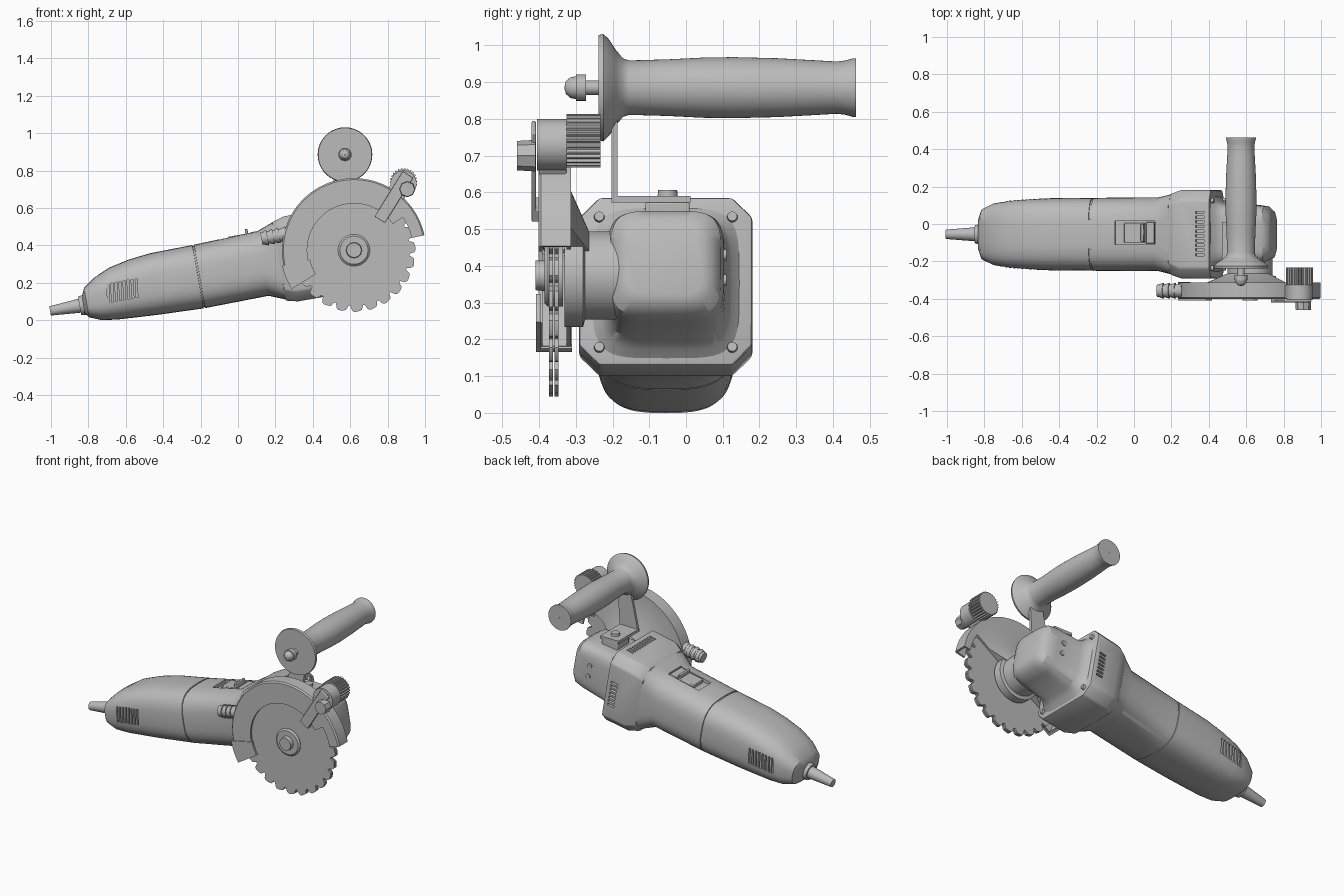
import bpy, bmesh
from math import sin, cos, pi, radians, copysign
from mathutils import Matrix, Vector

if "Cube" in bpy.data.objects:
    bpy.data.objects.remove(bpy.data.objects["Cube"])

GREY = (0.5, 0.5, 0.5, 1)
mat = bpy.data.materials.new("plain_grey")
mat.use_nodes = True
mat.diffuse_color = GREY
mat.node_tree.nodes["Principled BSDF"].inputs["Base Color"].default_value = GREY

# Tilted frame of the motor body: local x runs along the body, z is its upper side
TILT = Matrix.Translation((-0.21, -0.055, 0.235)) @ Matrix.Rotation(radians(-10), 4, 'Y')
FLAT = Matrix.Identity(4)
HUB = (0.62, 0.374)
parts = []


def finish(name, bm, frame=FLAT, bevel=0):
    bmesh.ops.remove_doubles(bm, verts=bm.verts, dist=1e-5)
    bmesh.ops.recalc_face_normals(bm, faces=bm.faces)
    mesh = bpy.data.meshes.new(name)
    bm.to_mesh(mesh)
    bm.free()
    mesh.transform(frame)
    mesh.materials.append(mat)
    ob = bpy.data.objects.new(name, mesh)
    bpy.context.scene.collection.objects.link(ob)
    if bevel:
        m = ob.modifiers.new("soft_edges", 'BEVEL')
        m.width, m.segments, m.limit_method = bevel, 2, 'ANGLE'
    parts.append(ob)
    return ob


def loft(name, rings, frame=FLAT, closed=False, bevel=0):
    """Skin a list of point rings; closed joins last ring to first, otherwise ends are capped."""
    bm = bmesh.new()
    vs = [[bm.verts.new(p) for p in ring] for ring in rings]
    n = len(rings[0])
    for a, b in zip(vs, vs[1:] + (vs[:1] if closed else [])):
        for i in range(n):
            bm.faces.new((a[i], a[(i + 1) % n], b[(i + 1) % n], b[i]))
    if not closed:
        bm.faces.new(vs[0])
        bm.faces.new(vs[-1])
    return finish(name, bm, frame, bevel)


def oval(u, top, bottom, half, power=3, n=48):
    """Rounded-box cross-section across the body axis."""
    mid, h = (top + bottom) / 2, (top - bottom) / 2
    soft = lambda v: copysign(abs(v) ** (2 / power), v)
    return [(u, half * soft(cos(2 * pi * i / n)), mid + h * soft(sin(2 * pi * i / n))) for i in range(n)]


def octagon(u, half, top, bottom, cut):
    pts = [(half - cut, top), (half, top - cut), (half, bottom + cut), (half - cut, bottom)]
    return [(u, y, z) for y, z in pts + [(-y, z) for y, z in reversed(pts)]]


def lathe(name, profile, centre, start=0, end=360, steps=64):
    """Turn (radius, y) points about an axis parallel to y."""
    full = end - start == 360
    angles = [radians(start + (end - start) * i / steps) for i in range(steps if full else steps + 1)]
    rings = [[(centre[0] + r * cos(a), y, centre[1] + r * sin(a)) for r, y in profile] for a in angles]
    return loft(name, rings, closed=full)


def prism(name, outline, y0, y1, frame=FLAT, bevel=0):
    return loft(name, [[(x, y, z) for x, z in outline] for y in (y0, y1)], frame, bevel=bevel)


def box(name, lo, hi, frame=FLAT, bevel=0):
    outline = [(lo[0], lo[2]), (hi[0], lo[2]), (hi[0], hi[2]), (lo[0], hi[2])]
    return prism(name, outline, lo[1], hi[1], frame, bevel)


def rod(name, start, end, r0, r1, frame=FLAT, sides=24):
    bm = bmesh.new()
    a, b = Vector(start), Vector(end)
    turn = (b - a).to_track_quat('Z', 'Y').to_matrix().to_4x4()
    bmesh.ops.create_cone(bm, cap_ends=True, segments=sides, radius1=r0, radius2=r1, depth=(b - a).length,
                          matrix=Matrix.Translation((a + b) / 2) @ turn)
    return finish(name, bm, frame)


def ring_points(radii, centre):
    n = len(radii)
    return [(centre[0] + r * cos(2 * pi * i / n), centre[1] + r * sin(2 * pi * i / n)) for i, r in enumerate(radii)]


def carve(target, cutters):
    """Subtract the cutters and discard them."""
    for c in cutters:
        m = target.modifiers.new("cut", 'BOOLEAN')
        m.object, m.operation, m.solver = c, 'DIFFERENCE', 'EXACT'
    graph = bpy.context.evaluated_depsgraph_get()
    mesh = bpy.data.meshes.new_from_object(target.evaluated_get(graph))
    target.modifiers.clear()
    target.data = mesh
    for c in cutters:
        parts.remove(c)
        bpy.data.objects.remove(c)


# Motor body with a seam groove and a flare toward the gear flange
body = loft("motor_body", [oval(*s) for s in (
    (-.635, 0, -.09, .09), (-.615, .045, -.115, .135), (-.55, .09, -.142, .165), (-.465, .128, -.153, .18),
    (-.35, .153, -.16, .188), (-.234, .166, -.166, .193), (-.005, .17, -.174, .195), (-.004, .165, -.169, .19),
    (.004, .165, -.169, .19), (.005, .17, -.174, .195), (.35, .183, -.168, .197), (.44, .216, -.205, .216, 5))], TILT)
slots = []
for side in (-1, 1):
    for i in range(8):
        u = -.505 + i * .022
        outline = [(u, -.055), (u + .011, -.055), (u + .025, .045), (u + .014, .045)]
        slots.append(prism("slot", outline, side * .165, side * .25, TILT))
pocket = box("pocket", (.14, -.055, .155), (.36, .07, .3), TILT)
carve(body, slots + [pocket])

# Sliding switch in its pocket
box("switch_slider", (.19, -.045, .15), (.3, .06, .18), TILT, .004)
box("switch_lip", (.285, -.04, .17), (.3, .055, .205), TILT, .004)
box("switch_stop", (.31, -.05, .15), (.355, .065, .183), TILT, .004)

# Cord sleeve
rod("cord_collar", (-.655, 0, -.045), (-.62, 0, -.045), .05, .055, TILT)
rod("cord_sleeve", (-.815, 0, -.045), (-.65, 0, -.045), .025, .038, TILT)

# Gear flange with vents and corner screws
flange = loft("gear_flange", [octagon(.435, .215, .216, -.21, .06), octagon(.5, .236, .235, -.225, .055),
                              octagon(.665, .236, .24, -.225, .055)], TILT, bevel=.01)
vents = []
for i in range(10):
    t = -.115 + i * .025
    vents.append(box("vent", (.59, t, .215), (.635, t + .013, .3), TILT))
    if 0 < i < 8:
        for a, b in ((-.3, -.212), (.212, .3)):
            vents.append(box("vent", (.59, a, t), (.635, b, t + .013), TILT))
carve(flange, vents)
for y in (-.181, .181):
    for z in (-.175, .185):
        rod("flange_screw", (.65, y, z), (.68, y, z), .016, .013, TILT, 16)

# Gear head
loft("gear_head", [oval(*s, 4.5) for s in (
    (.66, .215, -.21, .205), (.685, .19, -.185, .18), (.72, .17, -.16, .163), (.88, .163, -.145, .158),
    (.935, .155, -.135, .15), (.965, .13, -.11, .125), (.975, .1, -.085, .1))], TILT)
for z in (-.02, .05):
    rod("head_plug", (.84, .15, z), (.84, .165, z), .017, .015, TILT, 16)

# Spindle neck and clamping nut
lathe("spindle_neck", [(.03, -.33), (.14, -.33), (.14, -.28), (.12, -.275), (.12, -.18), (.03, -.18)], HUB)
lathe("clamp_flange", [(.005, -.385), (.075, -.385), (.085, -.376), (.085, -.335), (.005, -.335)], HUB)
rod("clamp_nut", (HUB[0], -.41, HUB[1]), (HUB[0], -.38, HUB[1]), .04, .043, FLAT, 12)

# Twin toothed blades
tooth = [.33, .33, .328, .326, .322, .298, .298, .322]
for name, y in (("outer_blade", -.373), ("inner_blade", -.358)):
    prism(name, ring_points(tooth * 24, HUB), y, y + .011)

# Blade guard: hollow shell open toward the lower right
lathe("blade_guard", [(.25, -.402), (.377, -.402), (.385, -.394), (.385, -.313), (.23, -.313), (.115, -.262),
                      (.115, -.325), (.373, -.325), (.373, -.39), (.25, -.39)], HUB, 34, 211, 60)
lathe("guard_tip", [(.315, -.402), (.377, -.402), (.385, -.394), (.385, -.313), (.34, -.313), (.34, -.325),
                    (.373, -.325), (.373, -.39), (.315, -.39)], HUB, 12, 35, 10)
lathe("guard_foot", [(.24, -.408), (.392, -.408), (.392, -.31), (.375, -.31), (.375, -.395), (.24, -.395)],
      HUB, 192, 212, 8)

# Guard adjustment arm, block and knobs
KNOB = (.885, .74)
arm = Matrix.Translation((KNOB[0], 0, KNOB[1])) @ Matrix.Rotation(radians(32), 4, 'Y')
box("guard_arm", (-.033, -.42, -.24), (.033, -.408, .045), arm, .004)
box("arm_step", (-.033, -.42, -.24), (.033, -.39, -.2), arm, .004)
rod("knob_block", (KNOB[0], -.405, KNOB[1] - .01), (KNOB[0], -.325, KNOB[1] - .01), .07, .07)
box("block_web", (-.05, -.4, -.16), (.05, -.325, -.02), arm, .005)
rod("arm_bolt", (KNOB[0] + .02, -.46, .7), (KNOB[0] + .02, -.41, .7), .04, .043, FLAT, 8)
prism("knurled_knob", ring_points([.073, .073, .066, .066] * 26, KNOB), -.325, -.232)

# Dust nozzle with raised rings
tip, root = Vector((.125, -.357, .435)), Vector((.31, -.357, .47))
rod("nozzle", tip, root, .033, .036)
for t in (.08, .25, .42, .62):
    rod("nozzle_ring", tip.lerp(root, t), tip.lerp(root, t + .1), .037, .042)

# Side handle with flared guard disc
GRIP = (.572, .885)
lathe("side_handle", [(.003, -.238), (.143, -.238), (.146, -.225), (.132, -.21), (.102, -.19), (.08, -.172), (.074, -.155),
                      (.077, -.05), (.082, .05), (.083, .13), (.08, .25), (.074, .36), (.071, .41), (.074, .435),
                      (.08, .455), (.08, .462), (.003, .462)], GRIP)
rod("handle_bolt", (GRIP[0], -.29, GRIP[1]), (GRIP[0], -.235, GRIP[1]), .02, .02)
lathe("cap_nut", [(.002, -.331), (.017, -.327), (.028, -.315), (.031, -.3), (.036, -.299), (.036, -.272), (.002, -.272)], GRIP, steps=24)

# Handle bracket bolted to the gear head
prism("bracket_strap", [(.47, .572), (.6, .572), (.615, .84), (.53, .84)], -.203, -.186)
box("bracket_foot", (.47, -.203, .572), (.6, .012, .59))
box("bracket_spacer", (.48, -.11, .5), (.59, .01, .574), FLAT, .005)
rod("bracket_bolt", (.535, -.05, .58), (.535, -.05, .606), .028, .026, FLAT, 12)

# Smooth shading with sharp edges kept
bpy.ops.object.select_all(action='DESELECT')
for ob in parts:
    ob.select_set(True)
bpy.context.view_layer.objects.active = parts[0]
bpy.ops.object.shade_smooth_by_angle(angle=radians(32))
